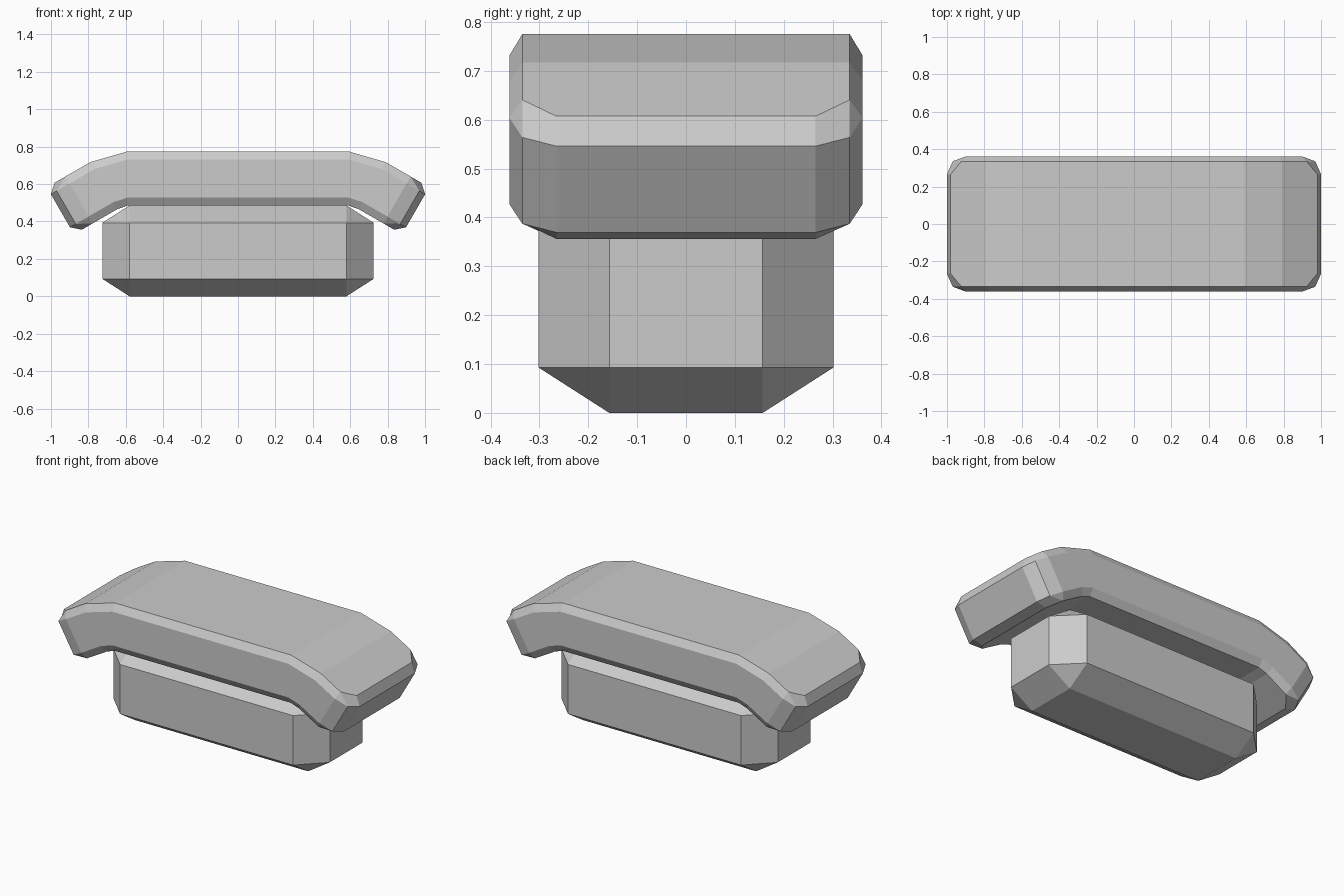
import bpy
import bmesh
from math import sin, cos, radians

cube = bpy.data.objects.get("Cube")
if cube:
    bpy.data.objects.remove(cube, do_unlink=True)

grey = bpy.data.materials.new("light grey")
grey.use_nodes = True
colour = (0.6, 0.6, 0.6, 1)
grey.diffuse_color = colour
grey.node_tree.nodes["Principled BSDF"].inputs["Base Color"].default_value = colour


def finish(bm, name):
    bmesh.ops.remove_doubles(bm, verts=bm.verts, dist=0.0005)
    bmesh.ops.recalc_face_normals(bm, faces=bm.faces)
    mesh = bpy.data.meshes.new(name)
    bm.to_mesh(mesh)
    bm.free()
    mesh.materials.append(grey)
    obj = bpy.data.objects.new(name, mesh)
    bpy.context.collection.objects.link(obj)
    return obj


# Pedestal: box with every edge and corner cut back
HX, HY, HEIGHT, CUT, CUT_Z = 0.725, 0.302, 0.486, 0.145, 0.093
bm = bmesh.new()
for sx in (-1, 1):
    for sy in (-1, 1):
        for z, zi in ((0, CUT_Z), (HEIGHT, HEIGHT - CUT_Z)):
            bm.verts.new((sx * (HX - CUT), sy * (HY - CUT), z))
            bm.verts.new((sx * HX, sy * (HY - CUT), zi))
            bm.verts.new((sx * (HX - CUT), sy * HY, zi))
bmesh.ops.convex_hull(bm, input=bm.verts)
bmesh.ops.dissolve_limit(bm, angle_limit=0.01, verts=bm.verts, edges=bm.edges)
finish(bm, "pedestal")

# Drooping slab: chamfered section swept along a path that bends down at each end
THICK, BEVEL = 0.29, 0.043
INNER, OUTER, TIP = 0.335, 0.361, 0.265


def bent(s, depth):
    """Point on the sloping wing: s along it, depth below its top face."""
    a = radians(30)
    return (0.79 + s * cos(a) - depth * sin(a), 0.717 - s * sin(a) - depth * cos(a))


def flat(s, depth):
    return (0.59 + s, 0.775 - depth)


def ring(place, s_top, s_side, y_top, y_side):
    half = []
    for s, depth, y in ((s_top, 0, y_top), (s_side, BEVEL, y_side),
                        (s_side, THICK - BEVEL, y_side), (s_top, THICK, y_top)):
        x, z = place(s, depth)
        half.append((x, y, z))
    return half + [(x, -y, z) for x, y, z in reversed(half)]


rings = [
    ring(flat, 0, 0, INNER, OUTER),
    ring(bent, 0, 0, INNER, OUTER),
    ring(bent, 0.153, 0.153, INNER, OUTER),
    ring(bent, 0.153, 0.232, INNER, INNER),
    ring(bent, 0.22, 0.268, TIP, TIP),
]
rings = [[(-x, y, z) for x, y, z in r] for r in reversed(rings)] + rings

bm = bmesh.new()
loops = [[bm.verts.new(p) for p in r] for r in rings]
for a, b in zip(loops, loops[1:]):
    for i in range(8):
        j = (i + 1) % 8
        # Skip collapsed edges where neighbouring rings share a corner
        quad = []
        for v in (a[i], a[j], b[j], b[i]):
            if all((v.co - q.co).length > 0.0005 for q in quad):
                quad.append(v)
        if len(quad) > 2:
            bm.faces.new(quad)
# End faces with their upper and lower chamfers
for end in (loops[0], loops[-1]):
    for i in range(3):
        bm.faces.new((end[i], end[i + 1], end[6 - i], end[7 - i]))
finish(bm, "drooping_slab")
